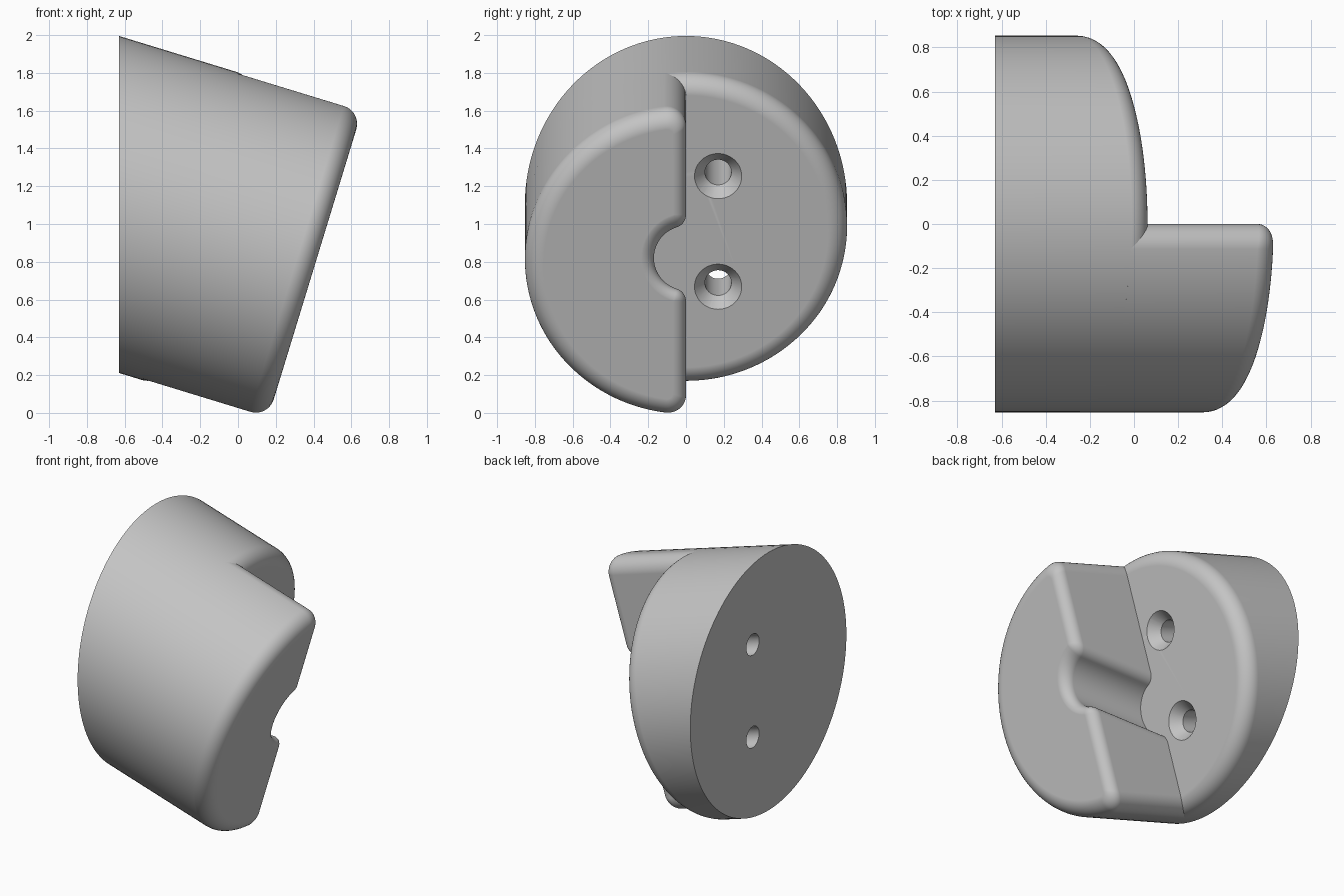
import bpy, bmesh
from math import sin, cos, pi, radians, sqrt, atan2

if "Cube" in bpy.data.objects:
    bpy.data.objects.remove(bpy.data.objects["Cube"])

TILT = radians(17)
C, S = cos(TILT), sin(TILT)
AXIS_U = 0.871        # offset of the tilted axis
RADIUS = 0.853
ROUND = 0.1           # rounding of the outer rims
WALL_ROUND = 0.07     # rounding along the step wall and notch
LOW, HIGH = -0.437, 0.16   # levels of the two faces along the axis
BACK_X = -0.63
NOTCH_R, NOTCH_Z = 0.17, 0.82
STEPS = 10

grey = bpy.data.materials.new("light_grey")
grey.use_nodes = True
grey.diffuse_color = (0.55, 0.55, 0.55, 1)
grey.node_tree.nodes["Principled BSDF"].inputs["Base Color"].default_value = (0.55, 0.55, 0.55, 1)


def world(s, y, v):
    """Tilted coordinates (along axis, sideways, up) to model space."""
    u = AXIS_U + v
    return (C * s + S * u, y, C * u - S * s)


def loft(name, rings):
    """Skin a stack of equal-sized point rings and cap both ends."""
    bm = bmesh.new()
    loops = [[bm.verts.new(world(*p)) for p in ring] for ring in rings]
    n = len(loops[0])
    for a, b in zip(loops, loops[1:]):
        for i in range(n):
            j = (i + 1) % n
            bm.faces.new((a[i], a[j], b[j], b[i]))
    bm.faces.new(loops[0][::-1])
    bm.faces.new(loops[-1])
    bmesh.ops.recalc_face_normals(bm, faces=bm.faces)
    mesh = bpy.data.meshes.new(name)
    bm.to_mesh(mesh)
    bm.free()
    mesh.materials.append(grey)
    obj = bpy.data.objects.new(name, mesh)
    bpy.context.collection.objects.link(obj)
    return obj


def activate(obj):
    bpy.ops.object.select_all(action='DESELECT')
    obj.select_set(True)
    bpy.context.view_layer.objects.active = obj


def finish(obj):
    activate(obj)
    bpy.ops.object.shade_smooth_by_angle(angle=radians(30))
    mod = obj.modifiers.new("even_shading", 'WEIGHTED_NORMAL')
    mod.keep_sharp = True


def arc(cy, cv, r, a, b, n):
    return [(cy + r * cos(a + (b - a) * i / n), cv + r * sin(a + (b - a) * i / n))
            for i in range(n + 1)]


def circle(s, r, y=0, v=0, n=128):
    return [(s, p, q) for p, q in arc(y, v, r, 0, 2 * pi, n)[:-1]]


# Round base with a flat upright back and a rounded front rim
back = [((BACK_X - S * (AXIS_U + v)) / C, y, v) for _, y, v in circle(0, RADIUS)]
rim = [circle(LOW - ROUND * (1 - sin(t)), RADIUS - ROUND * (1 - cos(t)))
       for t in (pi / 2 * k / STEPS for k in range(STEPS + 1))]
base = loft("round_base", [back] + rim)

# Two countersunk screw holes
for v in (-0.306, 0.306):
    cutter = loft("screw_hole_cutter", [circle(s, r, 0.17, v, 48) for s, r in
                  ((-1.6, 0.07), (LOW - 0.07, 0.07), (LOW, 0.125), (LOW + 0.07, 0.18))])
    cutter.hide_render = True
    activate(base)
    cut = base.modifiers.new("screw_hole", 'BOOLEAN')
    cut.operation, cut.solver, cut.object = 'DIFFERENCE', 'EXACT', cutter
    bpy.ops.object.modifier_apply(modifier=cut.name)
    bpy.data.objects.remove(cutter)
finish(base)


# Raised half: outer arc, rounded corners, straight wall with a level notch
def half_ring(t, drop=None):
    k = 1 - cos(t)
    outer, wall = RADIUS - ROUND * k, WALL_ROUND * k
    corner = ROUND - wall
    cy = -ROUND
    cv = sqrt((outer - corner) ** 2 - cy ** 2)
    a = atan2(cv, cy)
    fillet = max(WALL_ROUND - wall, 0.002)
    notch = NOTCH_R + WALL_ROUND - fillet
    fz = sqrt((NOTCH_R + WALL_ROUND) ** 2 - WALL_ROUND ** 2)
    b = atan2(fz, WALL_ROUND)

    def level(h):
        return drop if drop is not None else HIGH - h * (1 - sin(t))

    ring = []
    top = arc(cy, cv, corner, 0, a, STEPS)
    bottom = arc(cy, -cv, corner, -a, 0, STEPS)
    for i, (y, v) in enumerate(top):
        ring.append((level(WALL_ROUND + (ROUND - WALL_ROUND) * i / STEPS), y, v))
    for y, v in arc(0, 0, outer, a, 2 * pi - a, 72)[1:-1]:
        ring.append((level(ROUND), y, v))
    for i, (y, v) in enumerate(bottom):
        ring.append((level(ROUND + (WALL_ROUND - ROUND) * i / STEPS), y, v))
    groove = (arc(-WALL_ROUND, -fz, fillet, 0, b, STEPS)
              + arc(0, 0, notch, pi + b, pi - b, 24)[1:-1]
              + arc(-WALL_ROUND, fz, fillet, -b, 0, STEPS))
    s = level(WALL_ROUND)
    for y, z in groove:
        ring.append((s, y, (NOTCH_Z + z + S * s) / C - AXIS_U))
    return ring


raised = loft("raised_half", [half_ring(0, LOW - ROUND - 0.005)]
              + [half_ring(pi / 2 * k / STEPS) for k in range(STEPS + 1)])
finish(raised)
